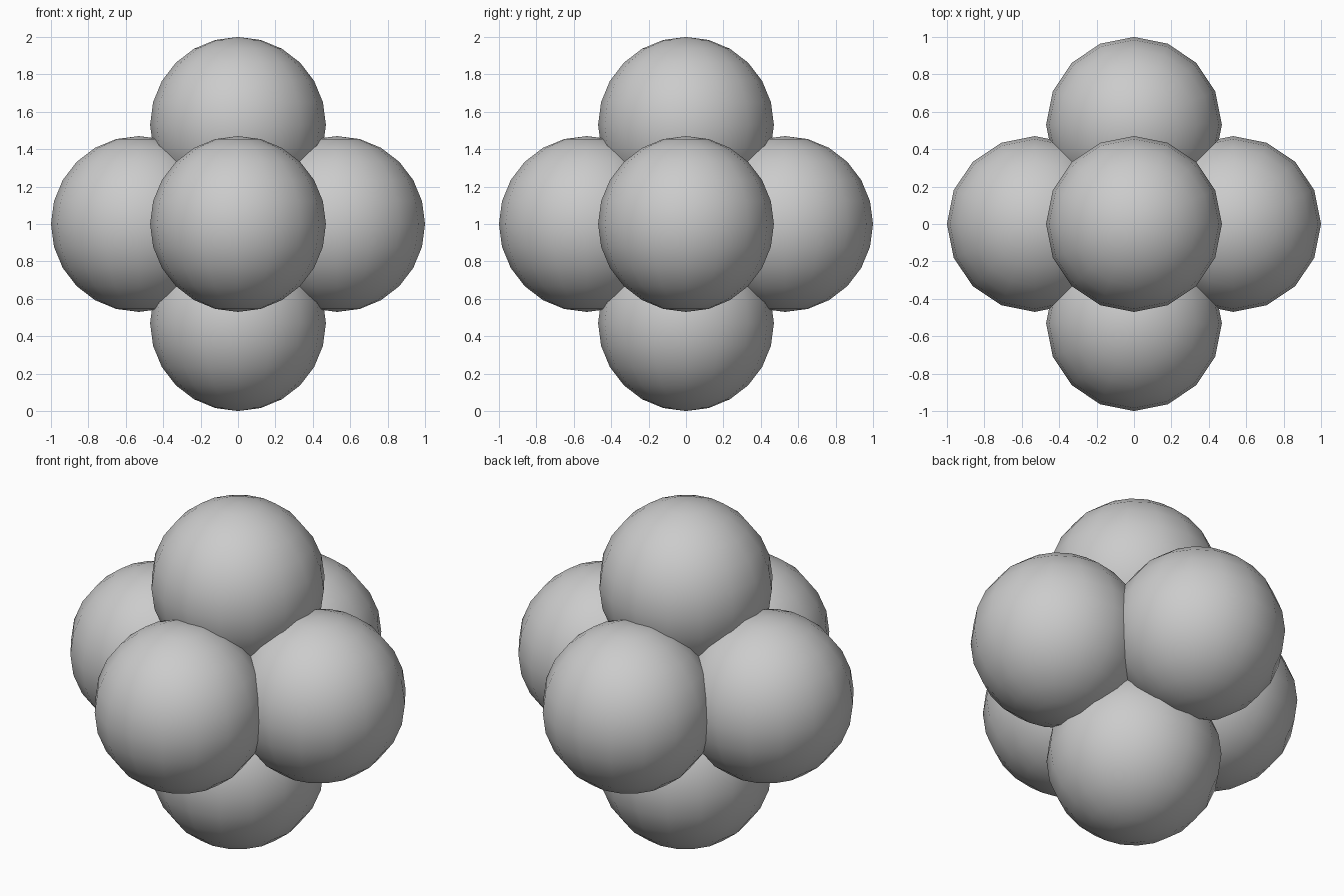
import bpy
from mathutils import Vector

cube = bpy.data.objects.get("Cube")
if cube:
    bpy.data.objects.remove(cube, do_unlink=True)

# One plain grey for every ball
grey = bpy.data.materials.new("grey")
grey.use_nodes = True
colour = (0.6, 0.6, 0.6, 1)
grey.diffuse_color = colour
grey.node_tree.nodes["Principled BSDF"].inputs["Base Color"].default_value = colour

RADIUS = 0.47
OFFSET = 1 - RADIUS
CENTRE = Vector((0, 0, 1))

# Six overlapping balls, one along each axis direction
directions = {
    "left_ball": (1, 0, 0),
    "right_ball": (-1, 0, 0),
    "back_ball": (0, 1, 0),
    "front_ball": (0, -1, 0),
    "top_ball": (0, 0, 1),
    "bottom_ball": (0, 0, -1),
}
for name, direction in directions.items():
    bpy.ops.mesh.primitive_uv_sphere_add(
        segments=16, ring_count=12, radius=RADIUS,
        location=CENTRE + Vector(direction) * OFFSET)
    ball = bpy.context.object
    ball.name = name
    ball.data.materials.append(grey)
    bpy.ops.object.shade_smooth()
